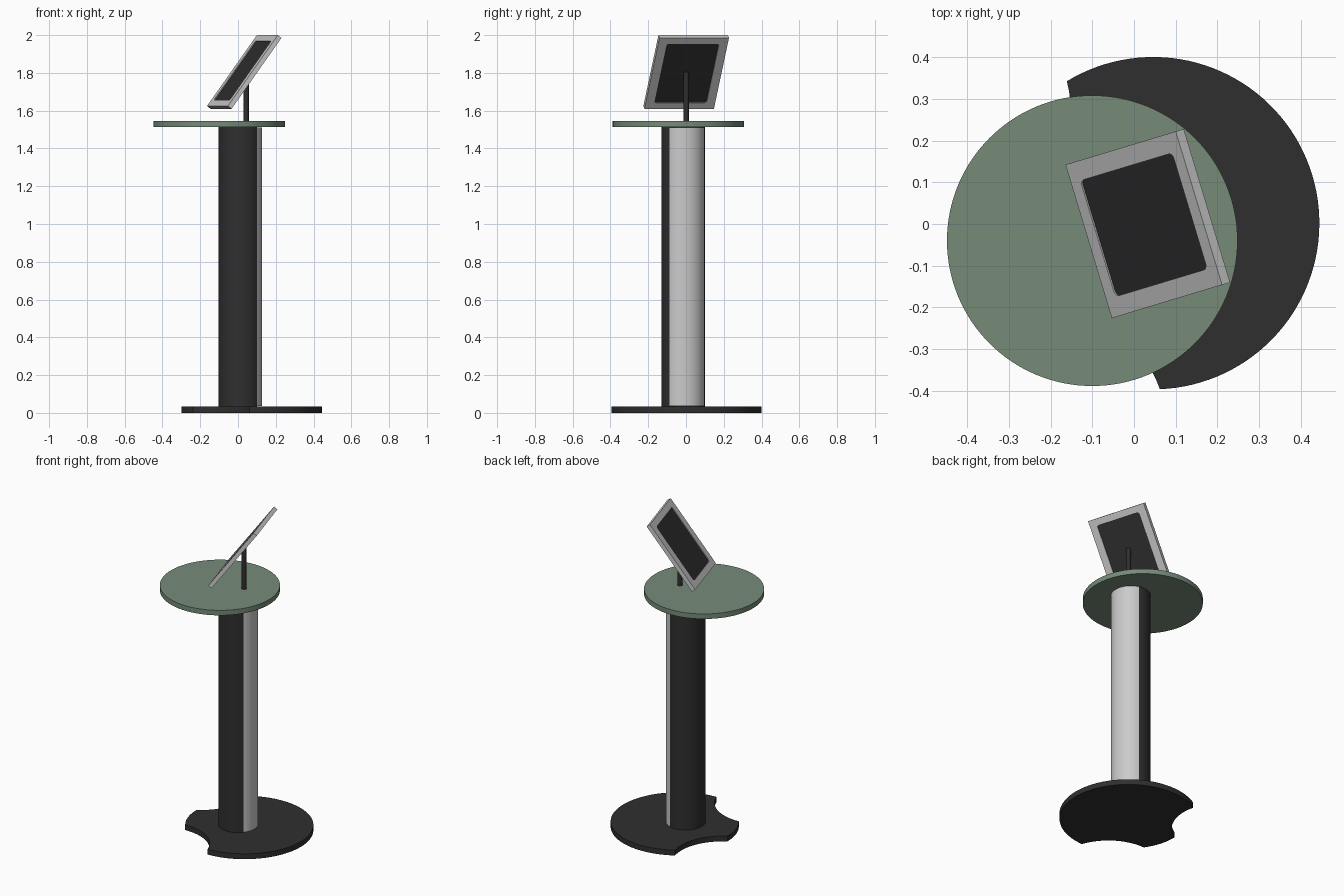
import bpy, bmesh
from math import sin, cos, radians, pi, atan2, tan
from mathutils import Matrix, Vector

if "Cube" in bpy.data.objects:
    bpy.data.objects.remove(bpy.data.objects["Cube"])

AXIS = radians(16.8)      # heading shared by screen, column split and base


def material(name, rgb):
    m = bpy.data.materials.new(name)
    m.diffuse_color = (*rgb, 1)
    m.use_nodes = True
    m.node_tree.nodes["Principled BSDF"].inputs["Base Color"].default_value = m.diffuse_color
    return m


DARK = material("dark", (0.028, 0.028, 0.028))
GREEN = material("green", (0.18, 0.26, 0.19))


def finish(name, bm, mat=None, matrix=None):
    bmesh.ops.recalc_face_normals(bm, faces=bm.faces)
    me = bpy.data.meshes.new(name)
    bm.to_mesh(me)
    bm.free()
    ob = bpy.data.objects.new(name, me)
    bpy.context.collection.objects.link(ob)
    if mat:
        me.materials.append(mat)
    if matrix:
        ob.matrix_world = matrix
    bpy.ops.object.select_all(action='DESELECT')
    bpy.context.view_layer.objects.active = ob
    ob.select_set(True)
    bpy.ops.object.shade_smooth_by_angle(angle=radians(30))
    return ob


def extrude_up(bm, height):
    r = bmesh.ops.extrude_face_region(bm, geom=bm.faces[:])
    verts = [g for g in r["geom"] if isinstance(g, bmesh.types.BMVert)]
    bmesh.ops.translate(bm, verts=verts, vec=(0, 0, height))


def prism(name, pts, z0, z1, mat=None, matrix=None):
    bm = bmesh.new()
    bm.faces.new([bm.verts.new((x, y, z0)) for x, y in pts])
    extrude_up(bm, z1 - z0)
    return finish(name, bm, mat, matrix)


def arc(cx, cy, r, a0, a1, n):
    return [(cx + r * cos(a0 + (a1 - a0) * i / n),
             cy + r * sin(a0 + (a1 - a0) * i / n)) for i in range(n + 1)]


def disc(name, cx, cy, r, z0, z1, mat, n=96):
    return prism(name, arc(cx, cy, r, 0, 2 * pi, n)[:-1], z0, z1, mat)


def bite(p, q, sag, n=16):
    # concave arc between p and q, bulging towards the local origin
    p, q = Vector(p), Vector(q)
    half = (q - p) / 2
    mid = (p + q) / 2
    inward = Vector((-half.y, half.x)).normalized()
    if inward.dot(mid) > 0:
        inward = -inward
    c = half.length
    r = (c * c + sag * sag) / (2 * sag)
    centre = mid - inward * (r - sag)
    lim = atan2(c, r - sag)
    u = half.normalized()
    out = []
    for i in range(1, n):
        a = -lim + 2 * lim * i / n
        v = centre + u * r * sin(a) + inward * r * cos(a)
        out.append((v.x, v.y))
    return out


# base plate: disc with two bites leaving a short tongue at local -x
rim = arc(0, 0, 0.398, radians(-104.5), radians(104.5), 72)
tongue = arc(0, 0, 0.345, radians(162), radians(198), 12)
outline = rim + bite(rim[-1], tongue[0], 0.06) + tongue + bite(tongue[-1], rim[0], 0.06)
prism("base_plate", outline, 0, 0.034, DARK,
      Matrix.Translation((0.046, 0.002, 0)) @ Matrix.Rotation(AXIS, 4, 'Z'))

# column: dark shell and light back strip making one cylinder
col = Matrix.Translation((0.0125, -0.014, 0)) @ Matrix.Rotation(AXIS, 4, 'Z')
split = radians(57)
prism("column_shell", arc(0, 0, 0.115, split, 2 * pi - split, 48), 0.034, 1.514, DARK, col)
prism("column_back_strip", arc(0, 0, 0.115, -split, split, 24), 0.036, 1.512, None, col)

# round table top and screen pole
disc("table_top", -0.1, -0.04, 0.348, 1.513, 1.545, GREEN, 128)
disc("screen_pole", 0.043, 0.001, 0.0145, 1.54, 1.805, DARK, 32)

# tilted screen: frame with rounded opening, dark panel inside
tilt = (Matrix.Translation((0.033, 0.001, 1.805)) @ Matrix.Rotation(AXIS, 4, 'Z')
        @ Matrix.Rotation(radians(-53.7), 4, 'Y'))
L, W, T = 0.466, 0.384, 0.025
l, w, rad, seg = 0.388, 0.29, 0.014, 6
inner, outer = [], []
for k, (sx, sy) in enumerate([(1, 1), (-1, 1), (-1, -1), (1, -1)]):
    inner += arc(sx * (l / 2 - rad), sy * (w / 2 - rad), rad, k * pi / 2, (k + 1) * pi / 2, seg)
    outer += [(sx * L / 2, sy * W / 2)] * (seg + 1)
bm = bmesh.new()
vi = [bm.verts.new((x, y, -T / 2)) for x, y in inner]
vo = [bm.verts.new((x, y, -T / 2)) for x, y in outer]
for i in range(len(vi)):
    j = (i + 1) % len(vi)
    bm.faces.new((vi[i], vi[j], vo[j], vo[i]))
bmesh.ops.remove_doubles(bm, verts=vo, dist=1e-5)
extrude_up(bm, T)
finish("screen_frame", bm, None, tilt)
prism("screen_panel", inner, -T / 2 + 0.004, T / 2 - 0.004, DARK, tilt)
